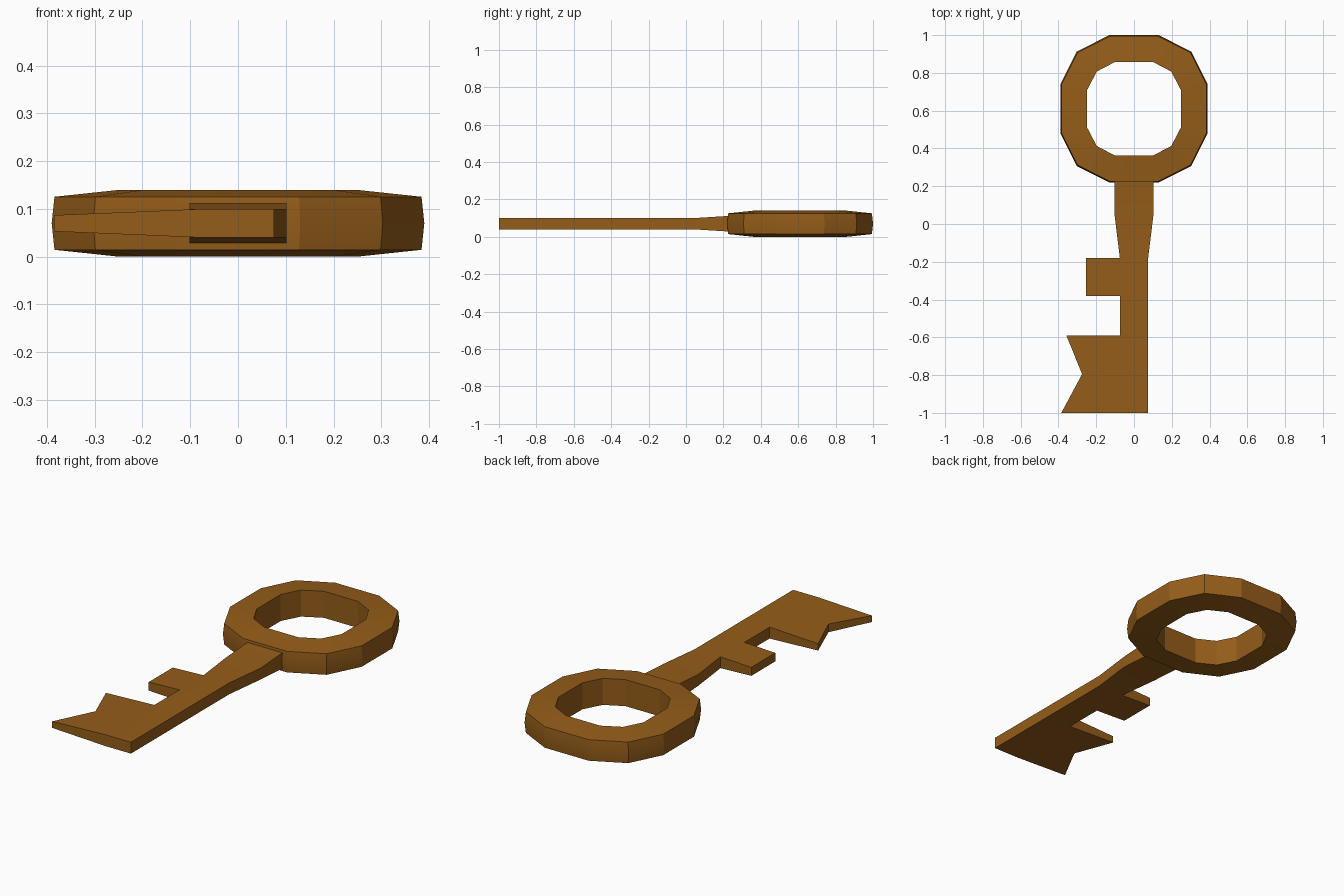
import bpy, bmesh, math

if "Cube" in bpy.data.objects:
    bpy.data.objects.remove(bpy.data.objects["Cube"])

MID = 0.07  # height of the key's middle plane

brass = bpy.data.materials.new("brown_metal")
brass.diffuse_color = (0.30, 0.11, 0.01, 1)
brass.use_nodes = True
brass.node_tree.nodes["Principled BSDF"].inputs["Base Color"].default_value = brass.diffuse_color


def finish(bm, name):
    bmesh.ops.recalc_face_normals(bm, faces=bm.faces[:])
    mesh = bpy.data.meshes.new(name)
    bm.to_mesh(mesh)
    bm.free()
    obj = bpy.data.objects.new(name, mesh)
    obj.data.materials.append(brass)
    bpy.context.collection.objects.link(obj)
    bpy.ops.object.select_all(action='DESELECT')
    obj.select_set(True)
    bpy.context.view_layer.objects.active = obj
    bpy.ops.object.shade_smooth_by_angle(angle=math.radians(20))
    return obj


def twelve_sides(a, b, c):
    # Mirror a quarter outline (a,b),(c,c),(b,a) around the ring
    quarter = [(a, b), (c, c), (b, a)]
    pts = []
    for k in range(4):
        for x, y in quarter:
            for _ in range(k):
                x, y = -y, x
            pts.append((x, y))
    return pts


# Ring handle: inner wall, sloped faces, slightly bulged outer wall
outer = twelve_sides(0.39, 0.13, 0.303)
rim = [(x * 0.985, y * 0.985) for x, y in outer]
inner = twelve_sides(0.248, 0.10, 0.197)
bm = bmesh.new()
loops = []
for pts, z in ((inner, 0.0), (rim, 0.0145), (outer, MID), (rim, 0.1255), (inner, 0.14)):
    loops.append([bm.verts.new((x, y + 0.61, z)) for x, y in pts])
for i, lower in enumerate(loops):
    upper = loops[(i + 1) % len(loops)]
    for j in range(12):
        k = (j + 1) % 12
        bm.faces.new((lower[j], lower[k], upper[k], upper[j]))
finish(bm, "ring_handle")

# Shaft and teeth: plan patches, each point (x, y, half thickness)
stations = [(0.25, 0.102, 0.043), (0.04, 0.102, 0.03), (-0.18, 0.075, 0.03),
            (-0.38, 0.075, 0.03), (-0.59, 0.075, 0.03), (-1.0, 0.075, 0.03)]
patches = []
for (y0, w0, h0), (y1, w1, h1) in zip(stations, stations[1:]):
    patches.append([(-w0, y0, h0), (-w1, y1, h1), (w1, y1, h1), (w0, y0, h0)])


def tooth(points):
    # Teeth get thinner away from the shaft
    return [(x, y, 0.03 - 0.042 * (-0.075 - x)) for x, y in points]


patches.append(tooth([(-0.075, -0.18), (-0.255, -0.18), (-0.255, -0.38), (-0.075, -0.38)]))
patches.append(tooth([(-0.075, -0.59), (-0.358, -0.59), (-0.275, -0.795),
                      (-0.385, -1.0), (-0.075, -1.0)]))

bm = bmesh.new()
for patch in patches:
    for side in (1, -1):
        bm.faces.new([bm.verts.new((x, y, MID + side * h)) for x, y, h in patch])
bmesh.ops.remove_doubles(bm, verts=bm.verts[:], dist=0.001)

# Side walls close the outline between the upper and lower faces
lookup = {(round(v.co.x, 3), round(v.co.y, 3), v.co.z > MID): v for v in bm.verts}
for e in [e for e in bm.edges if e.is_boundary and e.verts[0].co.z > MID]:
    a, b = e.verts
    c, d = (lookup[(round(v.co.x, 3), round(v.co.y, 3), False)] for v in (b, a))
    bm.faces.new((a, b, c, d))
finish(bm, "shaft_and_teeth")
